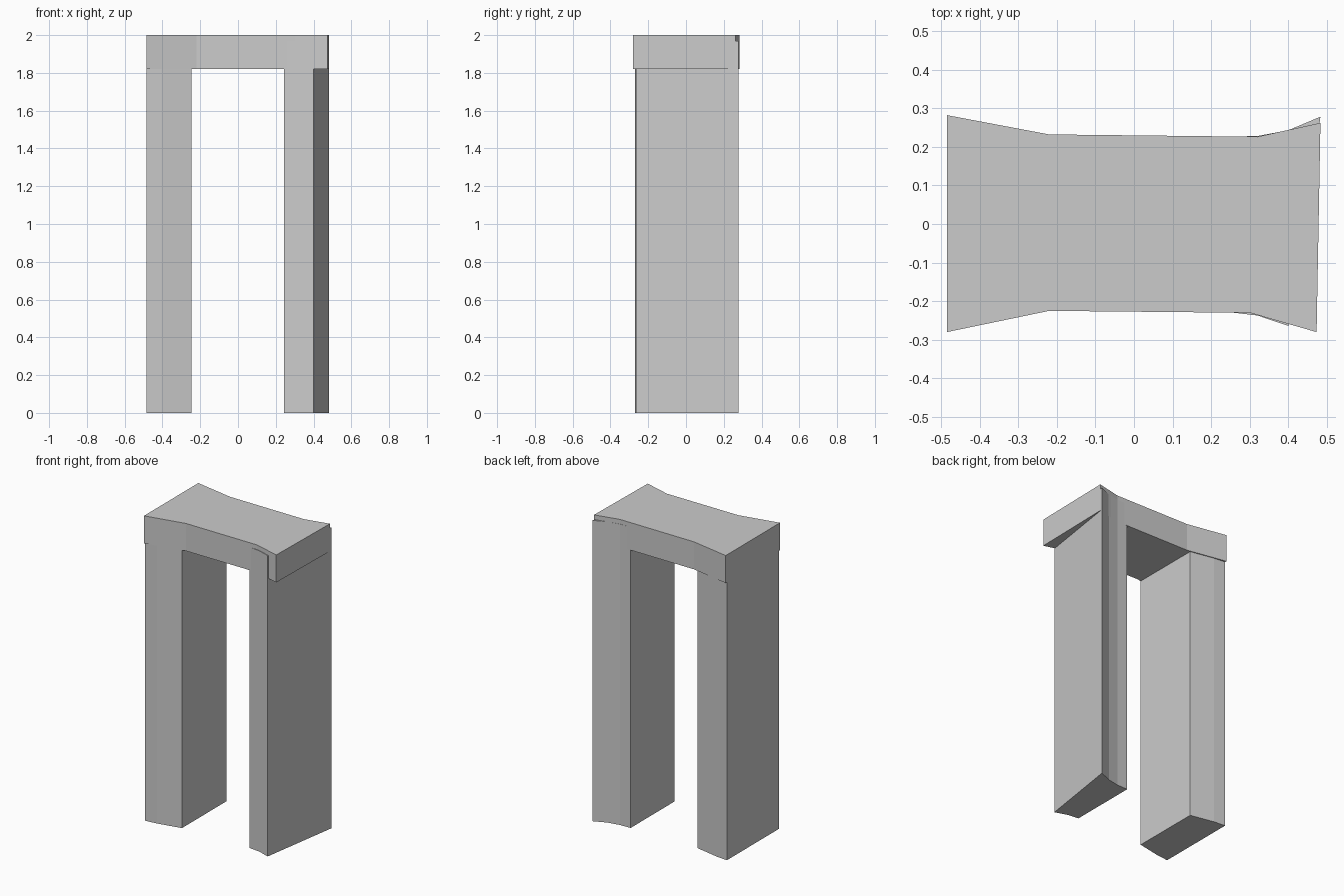
import bpy
import bmesh

if "Cube" in bpy.data.objects:
    bpy.data.objects.remove(bpy.data.objects["Cube"], do_unlink=True)

# One plain grey for the whole arch
grey = bpy.data.materials.new("stone_grey")
grey.use_nodes = True
colour = (0.6, 0.6, 0.6, 1.0)
grey.diffuse_color = colour
grey.node_tree.nodes["Principled BSDF"].inputs["Base Color"].default_value = colour


def prism(name, outline, bottom, top):
    """Extrude a counter-clockwise plan outline upwards."""
    bm = bmesh.new()
    base = bm.faces.new([bm.verts.new((x, y, bottom)) for x, y in outline])
    walls = bmesh.ops.extrude_face_region(bm, geom=[base], use_keep_orig=True)
    raised = [v for v in walls["geom"] if isinstance(v, bmesh.types.BMVert)]
    bmesh.ops.translate(bm, verts=raised, vec=(0, 0, top - bottom))
    bmesh.ops.recalc_face_normals(bm, faces=bm.faces)
    mesh = bpy.data.meshes.new(name)
    bm.to_mesh(mesh)
    bm.free()
    mesh.materials.append(grey)
    obj = bpy.data.objects.new(name, mesh)
    bpy.context.collection.objects.link(obj)
    return obj


LEG_TOP = 1.97
LINTEL_BOTTOM = 1.82

# Leg on the -x side: same flare front and back
flare = [(-0.485, -0.27), (-0.405, -0.262), (-0.245, -0.23)]
mirrored = [(x, -y) for x, y in reversed(flare)]
prism("right_leg", flare + mirrored, 0, LEG_TOP)

# Leg on the +x side: outer face set askew
prism("left_leg", [(0.243, -0.228), (0.32, -0.237), (0.40, -0.264),
                   (0.483, 0.278), (0.40, 0.243), (0.32, 0.228),
                   (0.243, 0.226)], 0, LEG_TOP)

# Lintel with flared ends across both legs
prism("lintel", [(-0.485, -0.28), (-0.22, -0.225), (0.30, -0.23),
                 (0.473, -0.28), (0.483, 0.262), (0.32, 0.226),
                 (-0.22, 0.232), (-0.485, 0.282)], LINTEL_BOTTOM, 2.0)
